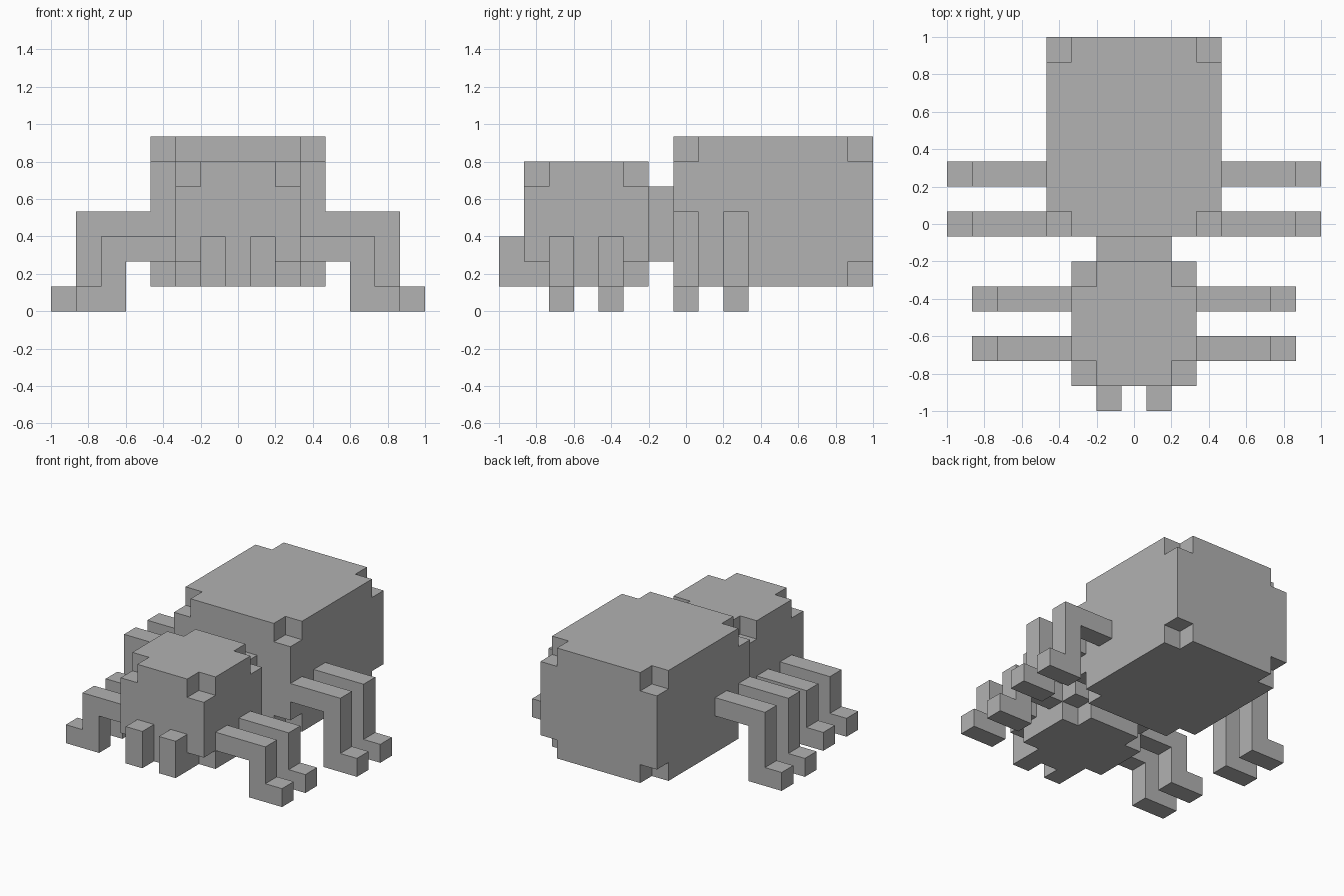
import bpy, bmesh
from itertools import product
from mathutils import Vector

U = 2 / 15  # one block

cube = bpy.data.objects.get("Cube")
if cube:
    bpy.data.objects.remove(cube)

grey = bpy.data.materials.new("plain grey")
grey.use_nodes = True
colour = (0.445, 0.445, 0.445, 1)
grey.diffuse_color = colour
grey.node_tree.nodes["Principled BSDF"].inputs["Base Color"].default_value = colour


def finish(bm, name):
    bmesh.ops.remove_doubles(bm, verts=bm.verts, dist=1e-5)
    bmesh.ops.dissolve_limit(bm, angle_limit=0.01, verts=bm.verts, edges=bm.edges)
    bmesh.ops.recalc_face_normals(bm, faces=bm.faces)
    bmesh.ops.scale(bm, vec=(U, U, U), verts=bm.verts)
    mesh = bpy.data.meshes.new(name)
    bm.to_mesh(mesh)
    bm.free()
    mesh.materials.append(grey)
    bpy.context.collection.objects.link(bpy.data.objects.new(name, mesh))


def block(name, low, high, notched=False):
    """Box in block units; notched removes one block from each corner."""
    cuts = [(a, a + 1, b - 1, b) if notched else (a, b) for a, b in zip(low, high)]
    n = len(cuts[0]) - 1
    cells = {c for c in product(range(n), repeat=3)
             if not (notched and all(i != 1 for i in c))}
    bm = bmesh.new()
    for cell in cells:
        for axis, side in product(range(3), (0, 1)):
            near = list(cell)
            near[axis] += 2 * side - 1
            if tuple(near) in cells:
                continue
            p, q = (axis + 1) % 3, (axis + 2) % 3
            corners = []
            for dp, dq in ((0, 0), (1, 0), (1, 1), (0, 1)):
                index = list(cell)
                index[axis] += side
                index[p] += dp
                index[q] += dq
                corners.append(bm.verts.new([cuts[k][index[k]] for k in range(3)]))
            bm.faces.new(corners)
    finish(bm, name)


def leg(name, side, inner, knee, top, y):
    """Bent leg: outline in x and z, one block deep along y."""
    outline = [(inner, top), (knee, top), (knee, 1), (knee + 1, 1), (knee + 1, 0),
               (knee - 1, 0), (knee - 1, top - 1), (inner, top - 1)]
    bm = bmesh.new()
    face = bm.faces.new([bm.verts.new((side * x, y, z)) for x, z in outline])
    out = bmesh.ops.extrude_face_region(bm, geom=[face])
    moved = [v for v in out["geom"] if isinstance(v, bmesh.types.BMVert)]
    bmesh.ops.translate(bm, vec=Vector((0, 1, 0)), verts=moved)
    finish(bm, name)


# Body
block("abdomen", (-3.5, -0.5, 1), (3.5, 7.5, 7), notched=True)
block("neck", (-1.5, -1.5, 2), (1.5, -0.5, 5))
block("head", (-2.5, -6.5, 1), (2.5, -1.5, 6), notched=True)

# Mirrored fangs and legs
for label, side in (("left", 1), ("right", -1)):
    x = sorted((side * 0.5, side * 1.5))
    block(label + "_fang", (x[0], -7.5, 1), (x[1], -6.5, 3))
    for i, y in enumerate((-5.5, -3.5)):
        leg(f"{label}_front_leg_{i + 1}", side, 2.5, 5.5, 3, y)
    for i, y in enumerate((-0.5, 1.5)):
        leg(f"{label}_back_leg_{i + 1}", side, 3.5, 6.5, 4, y)
